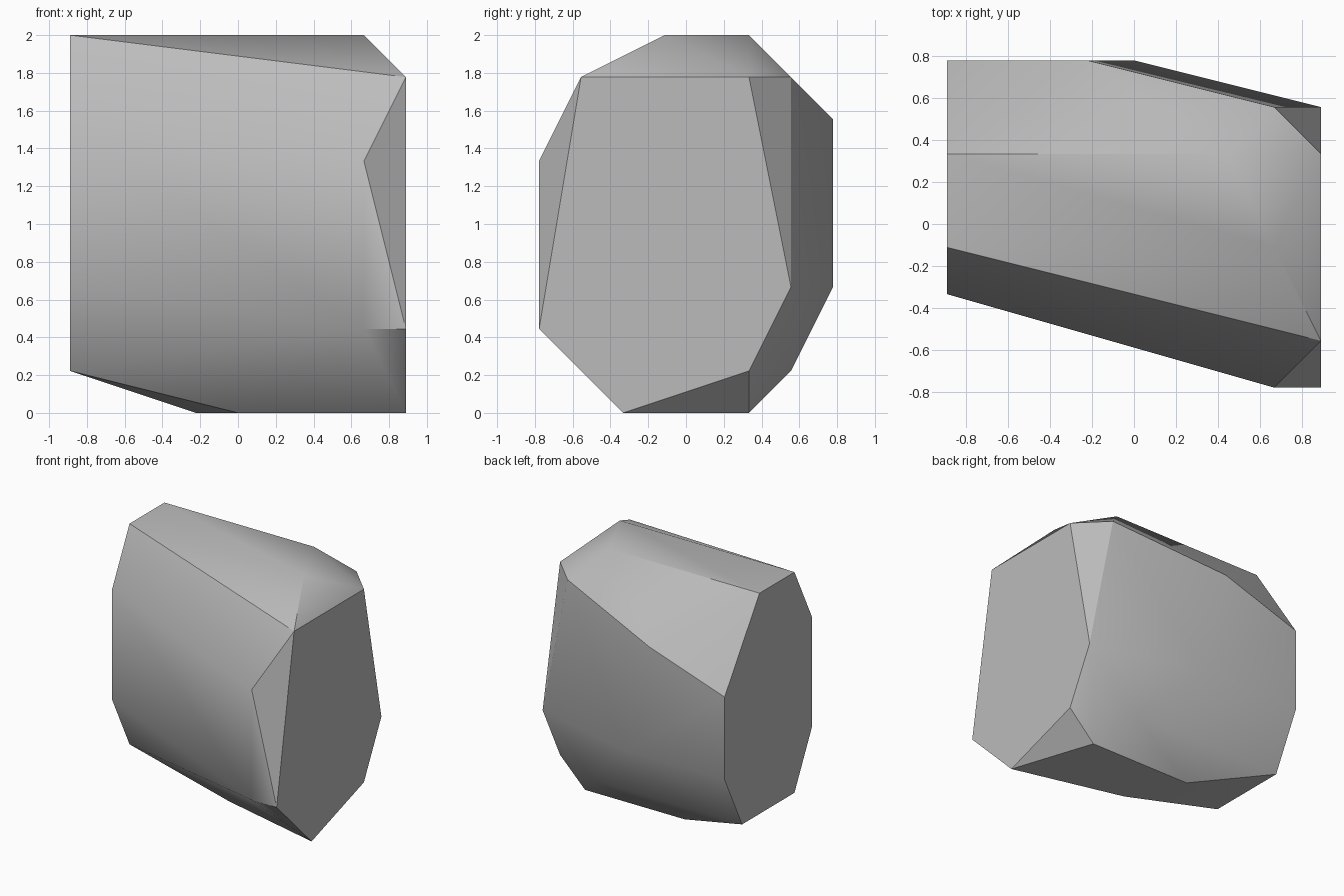
import bpy, bmesh, math

# Remove the default cube
cube = bpy.data.objects.get("Cube")
if cube:
    bpy.data.objects.remove(cube, do_unlink=True)

# Stone colour
stone = bpy.data.materials.new("stone_grey")
stone.use_nodes = True
colour = (0.5, 0.5, 0.5, 1)
stone.diffuse_color = colour
stone.node_tree.nodes["Principled BSDF"].inputs["Base Color"].default_value = colour

# Corner points on a regular grid, nine steps high
STEP = 2 / 9
left_end = [(-4, -.5, 9), (-4, -1.5, 7), (-4, -1.5, 3), (-4, -.5, 1),
            (-4, 2.5, 1), (-4, 3.5, 3), (-4, 3.5, 6), (-4, 1.5, 9)]
right_end = [(4, -2.5, 8), (4, 1.5, 8), (4, 2.5, 3),
             (4, 1.5, 1), (4, -1.5, 0), (4, -3.5, 2)]
top = [(3, -.5, 9), (2, 1.5, 9)]
front = [(3, -3.5, 6), (3, -3.5, 2)]
back = [(3, 2.5, 8), (-1, 3.5, 7), (0, 3.5, 3), (2, 2.5, 1)]
bottom = [(3, 1.5, 0), (-1, 1.5, 0), (0, -.5, 0)]

# Wrap the corners in a faceted shell
bm = bmesh.new()
for point in left_end + right_end + top + front + back + bottom:
    bm.verts.new([c * STEP for c in point])
bmesh.ops.convex_hull(bm, input=bm.verts[:])
bmesh.ops.dissolve_limit(bm, angle_limit=math.radians(0.5),
                         verts=bm.verts[:], edges=bm.edges[:])
bmesh.ops.recalc_face_normals(bm, faces=bm.faces[:])
mesh = bpy.data.meshes.new("rock")
bm.to_mesh(mesh)
bm.free()
mesh.materials.append(stone)
rock = bpy.data.objects.new("rock", mesh)
bpy.context.collection.objects.link(rock)

# Smooth the shallow edges, keep the steep ones sharp
bpy.ops.object.select_all(action="DESELECT")
rock.select_set(True)
bpy.context.view_layer.objects.active = rock
bpy.ops.object.shade_smooth_by_angle(angle=math.radians(30))
